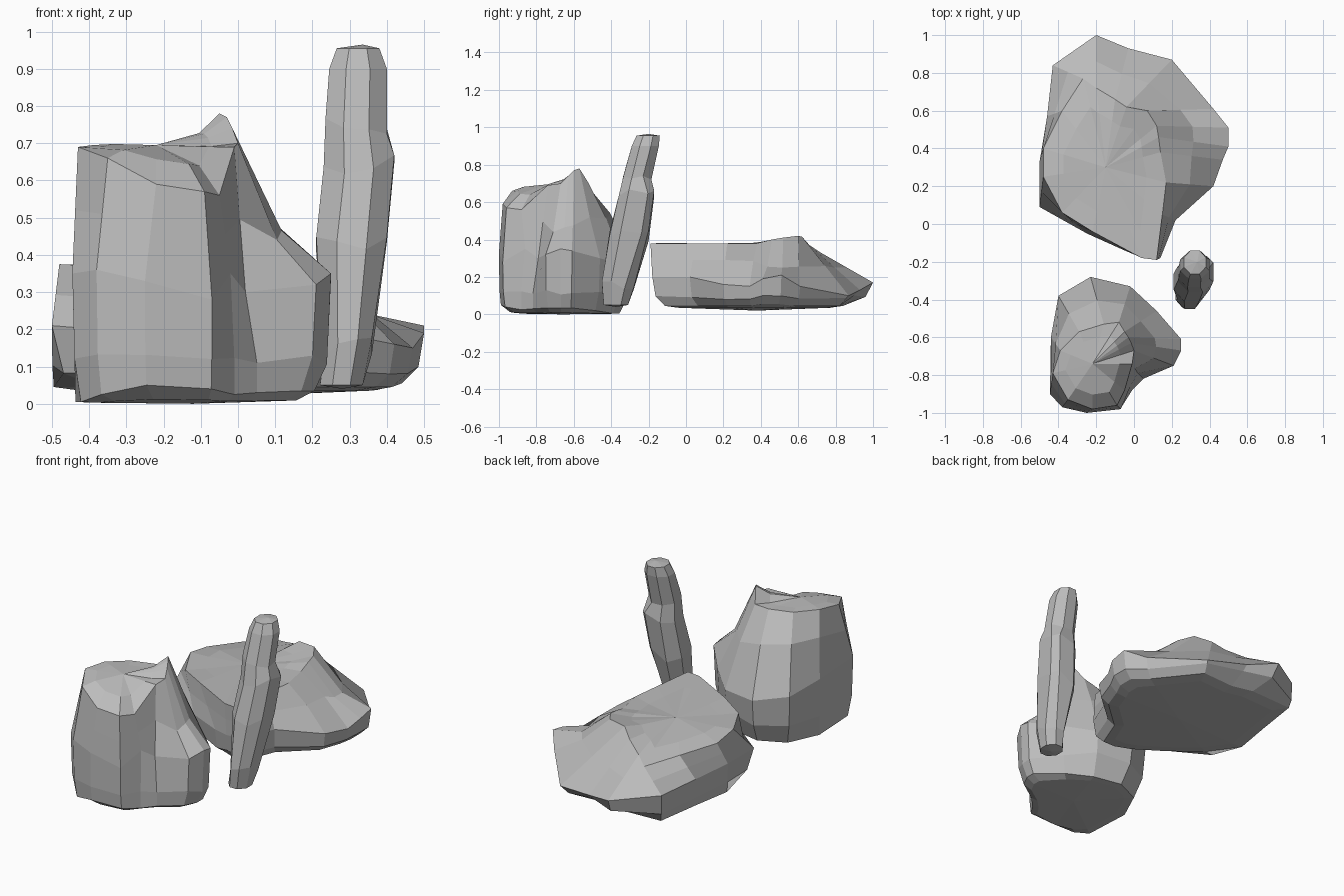
import bpy, bmesh, math, random
from mathutils import Vector

random.seed(4)
stone = bpy.data.materials.new("grey stone")
stone.diffuse_color = (0.5, 0.5, 0.5, 1)


def loft(name, rings, low, high):
    """Skin a stack of rings and close both ends with fans."""
    bm = bmesh.new()
    rows = [[bm.verts.new(p) for p in ring] for ring in rings]
    n = len(rows[0])
    for a, b in zip(rows, rows[1:]):
        for i in range(n):
            j = (i + 1) % n
            bm.faces.new((a[i], a[j], b[j], b[i]))
    for row, tip in ((rows[0], low), (rows[-1], high)):
        c = bm.verts.new(tip)
        for i in range(n):
            bm.faces.new((row[i], row[(i + 1) % n], c))
    bmesh.ops.recalc_face_normals(bm, faces=bm.faces)
    me = bpy.data.meshes.new(name)
    bm.to_mesh(me)
    bm.free()
    me.materials.append(stone)
    ob = bpy.data.objects.new(name, me)
    bpy.context.collection.objects.link(ob)
    return ob


def boulder(name, waist, crown, base_z, low_z, floor, top, sag, foot, tuck, lift):
    """Stone from a waist and a crown ring; lower rings shrink from the waist.
    sag hollows the slope, tuck sets the foot width, lift raises the foot."""
    waist = [Vector(p) for p in waist]
    crown = [Vector(p) for p in crown]
    floor, top = Vector(floor), Vector(top)
    half, lower, base, sole, cap = [], [], [], [], []
    for i, (w, c) in enumerate(zip(waist, crown)):
        half.append(w.lerp(c, 0.5) - Vector((0, 0, sag.get(i, 0))))
        f = tuck.get(i, foot)
        p = floor.lerp(w, f * 0.25 + 0.75 if f < 1 else f)
        p.z = min(low_z, w.z - 0.02) + random.uniform(-.015, .015)
        lower.append(p)
        q = floor.lerp(w, f)
        q.z = base_z + lift.get(i, 0)
        base.append(q)
        s = floor.lerp(q, 0.85)
        s.z = floor.z * .4 + base_z * .6 + lift.get(i, 0) * .2
        sole.append(s)
        r = top.lerp(c, 0.68)
        r.z = top.z + (c.z - top.z) * 0.4 + random.uniform(-.006, .006)
        cap.append(r)
    loft(name, [sole, base, lower, waist, half, crown, cap], floor, top)


# wide low slab at the back
boulder("wide_slab_rock",
        [(-.50, .09, .21), (-.25, -.05, .19), (-.05, -.14, .19), (.05, -.18, .2),
         (.14, -.18, .2), (.22, .02, .2), (.42, .2, .16), (.47, .34, .15),
         (.50, .41, .19), (.50, .51, .21), (.42, .61, .15), (.2, .87, .10),
         (-.03, .93, .13), (-.2, 1.0, .17), (-.43, .84, .2), (-.46, .57, .2),
         (-.50, .33, .21)],
        [(-.48, .25, .375), (-.38, .06, .37), (-.22, -.04, .38), (.04, -.18, .38),
         (.12, -.19, .38), (.15, .05, .38), (.17, .22, .38), (.14, .38, .38),
         (.13, .46, .40), (.12, .52, .41), (.07, .60, .42), (-.04, .62, .415),
         (-.1, .66, .37), (-.2, .72, .33), (-.27, .77, .30), (-.38, .6, .33),
         (-.48, .40, .35)],
        .045, .09, (0, .38, .02), (-.15, .3, .375),
        {8: .04, 9: .06, 10: .03, 6: -.02, 7: -.02}, .88,
        {0: .75, 1: .82, 11: .9, 12: .78, 13: .74, 14: .97, 15: .99, 16: .99},
        {8: .01, 9: .01})

# tall block at the front with a side spur
boulder("tall_block_rock",
        [(-.445, -.90, .35), (-.38, -.97, .36), (-.25, -1.0, .33), (-.07, -.98, .28),
         (-.02, -.86, .35), (.02, -.79, .3), (.21, -.75, .32), (.25, -.67, .35),
         (.25, -.61, .34), (.12, -.46, .3), (-.02, -.33, .26), (-.23, -.28, .27),
         (-.40, -.38, .3), (-.44, -.6, .33)],
        [(-.43, -.79, .69), (-.35, -.93, .66), (-.22, -.98, .59), (-.09, -.96, .57),
         (-.05, -.88, .56), (-.01, -.74, .69), (0, -.67, .7), (-.015, -.63, .74),
         (-.03, -.60, .77), (-.05, -.57, .78), (-.08, -.52, .7), (-.16, -.53, .69),
         (-.29, -.57, .69), (-.39, -.67, .695)],
        .005, .12, (-.12, -.66, 0), (-.22, -.74, .695),
        {6: .07, 7: .08, 8: .08, 9: .02, 10: -.03, 11: -.06, 12: -.06, 13: -.04}, .88,
        {0: .93, 1: .95, 2: .97, 3: .96, 4: 1.1, 5: 1.22, 10: .82, 11: .8, 12: .84, 13: .99},
        {1: .02, 2: .045, 3: .035, 4: .02, 5: .025, 6: .03, 7: .03, 8: .03, 9: .015})

# slim leaning pillar: z, x range, y range of each section
sections = [(.05, .22, .335, -.44, -.31), (.15, .23, .36, -.45, -.28),
            (.42, .21, .40, -.41, -.20), (.64, .23, .42, -.36, -.17),
            (.75, .235, .40, -.335, -.185), (.90, .245, .40, -.29, -.145),
            (.955, .265, .38, -.265, -.14)]
rings = []
for z, x0, x1, y0, y1 in sections:
    ring = []
    for k in range(8):
        a = math.tau * (k + 0.5) / 8
        c, s = math.cos(a) * 1.08, math.sin(a) * 1.08
        if k < 2 and .3 < z < .7:      # square shoulder on the back right
            c, s = c ** .5, s ** .5
        ring.append(((x0 + x1) / 2 + (x1 - x0) / 2 * c,
                     (y0 + y1) / 2 + (y1 - y0) / 2 * s,
                     z + random.uniform(-.03, .03) * (.1 < z < .9)))
    rings.append(ring)
loft("leaning_pillar_rock", rings, (.28, -.375, .04), (.335, -.2, .965))
